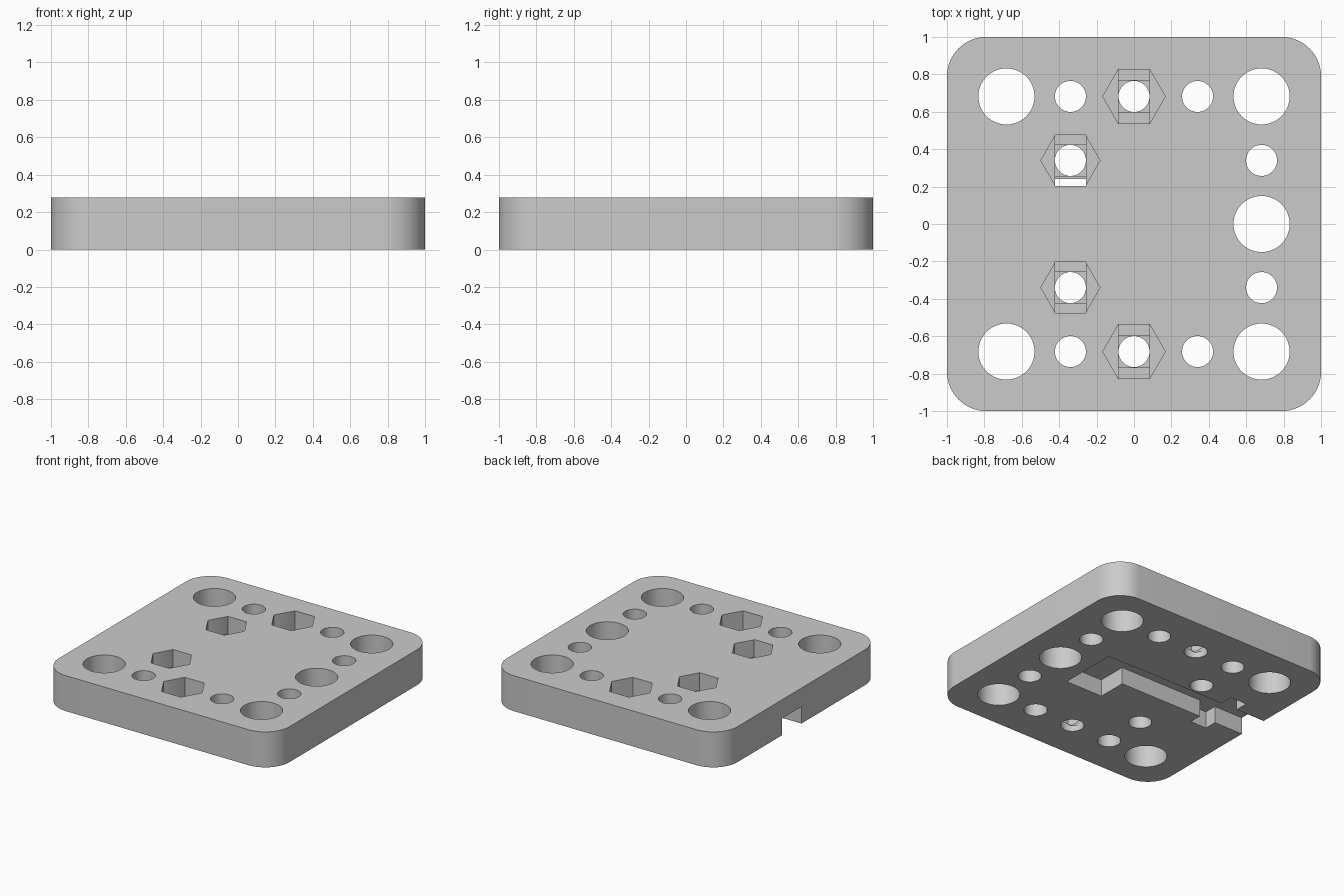
import bpy
import bmesh
from math import cos, sin, pi, radians

cube = bpy.data.objects.get("Cube")
if cube:
    bpy.data.objects.remove(cube, do_unlink=True)

HEIGHT = 0.278
ABOVE = 0.4
BELOW = -0.1
PITCH = 0.34
ROW = 0.682


def polygon(cx, cy, radius, sides):
    """Regular polygon outline with its first corner on +x."""
    return [(cx + radius * cos(2 * pi * i / sides), cy + radius * sin(2 * pi * i / sides))
            for i in range(sides)]


def rectangle(x0, x1, y0, y1):
    return [(x0, y0), (x1, y0), (x1, y1), (x0, y1)]


def rounded_square(half, radius, steps=16):
    """Square outline with arcs at the corners."""
    points = []
    for quarter, (sx, sy) in enumerate([(1, 1), (-1, 1), (-1, -1), (1, -1)]):
        for i in range(steps + 1):
            a = pi / 2 * (quarter + i / steps)
            points.append((sx * (half - radius) + radius * cos(a),
                           sy * (half - radius) + radius * sin(a)))
    return points


def prism(name, outline, z0, z1):
    """Extrude an outline between two heights."""
    bm = bmesh.new()
    base = bm.faces.new([bm.verts.new((x, y, z0)) for x, y in outline])
    top = bmesh.ops.extrude_face_region(bm, geom=[base])["geom"]
    bmesh.ops.translate(bm, vec=(0, 0, z1 - z0),
                        verts=[v for v in top if isinstance(v, bmesh.types.BMVert)])
    bmesh.ops.recalc_face_normals(bm, faces=bm.faces[:])
    mesh = bpy.data.meshes.new(name)
    bm.to_mesh(mesh)
    bm.free()
    obj = bpy.data.objects.new(name, mesh)
    bpy.context.collection.objects.link(obj)
    return obj


# Plate body
plate = prism("mounting_plate", rounded_square(1.0, 0.21), 0, HEIGHT)
grey = bpy.data.materials.new("light_grey")
grey.use_nodes = True
colour = (0.6, 0.6, 0.6, 1)
grey.diffuse_color = colour
grey.node_tree.nodes["Principled BSDF"].inputs["Base Color"].default_value = colour
plate.data.materials.append(grey)


def cut(outline, z0, z1):
    """Subtract a prism from the plate and discard the cutter."""
    cutter = prism("cutter", outline, z0, z1)
    cutter.hide_render = True
    cutter.data.materials.append(grey)
    bpy.context.view_layer.objects.active = plate
    mod = plate.modifiers.new("cut", 'BOOLEAN')
    mod.operation = 'DIFFERENCE'
    mod.solver = 'EXACT'
    mod.object = cutter
    bpy.ops.object.modifier_apply(modifier=mod.name)
    bpy.data.objects.remove(cutter, do_unlink=True)


def nut_pocket(cx, cy, radius, hole, floor, step):
    """Hexagonal pocket stepping down through a slot and a square to the hole."""
    flat = radius * cos(pi / 6)
    cut(polygon(cx, cy, radius, 6), floor, ABOVE)
    cut(rectangle(cx - hole, cx + hole, cy - flat, cy + flat), floor - step, ABOVE)
    cut(rectangle(cx - hole, cx + hole, cy - hole, cy + hole), floor - 2 * step, ABOVE)


# Underside wiring channel: square bay, straight run and cross slot
DEPTH = 0.132
cut(rectangle(0.11, 0.43, -0.23, 0.235), BELOW, DEPTH)
cut(rectangle(-1.1, 0.2, 0.0, 0.24), BELOW, DEPTH)
cut(rectangle(-0.75, -0.61, -0.1, 0.345), BELOW, DEPTH)

# Large and small through holes
large = [(sx * ROW, sy * ROW) for sx in (-1, 1) for sy in (-1, 1)] + [(ROW, 0)]
for x, y in large:
    cut(polygon(x, y, 0.15, 64), BELOW, ABOVE)
for side in (-1, 1):
    for x, y in [(-PITCH, ROW), (PITCH, ROW), (ROW, PITCH), (0, ROW), (-PITCH, PITCH)]:
        cut(polygon(x, side * y, 0.083, 48), BELOW, ABOVE)

# Nut pockets
for side in (-1, 1):
    nut_pocket(0, side * ROW, 0.167, 0.084, 0.08, 0.016)
    nut_pocket(-PITCH, side * PITCH, 0.158, 0.0825, 0.143, 0.015)

# Smooth round walls, sharp edges elsewhere
bpy.ops.object.select_all(action='DESELECT')
plate.select_set(True)
bpy.context.view_layer.objects.active = plate
bpy.ops.object.shade_smooth_by_angle(angle=radians(30))
